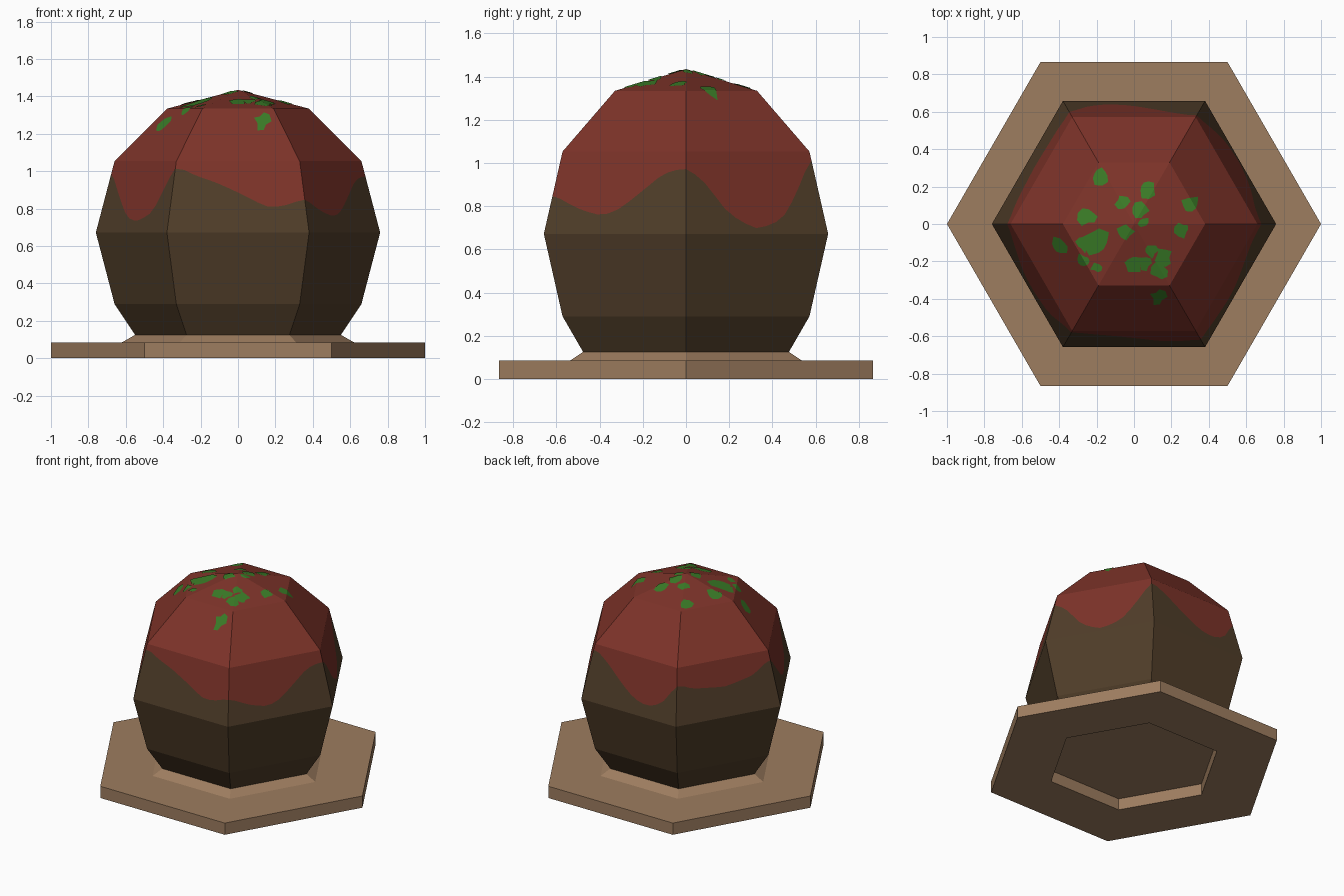
import bpy, bmesh, math, random
from mathutils import Vector

if "Cube" in bpy.data.objects:
    bpy.data.objects.remove(bpy.data.objects["Cube"])

random.seed(4)


def material(name, rgb):
    m = bpy.data.materials.new(name)
    m.diffuse_color = (*rgb, 1)
    m.use_nodes = True
    m.node_tree.nodes["Principled BSDF"].inputs["Base Color"].default_value = m.diffuse_color
    return m


TAN = material("tan_plate", (0.34, 0.205, 0.115))
BROWN = material("dark_brown", (0.080, 0.047, 0.022))
RED = material("red_sauce", (0.205, 0.033, 0.022))
GREEN = material("green_herb", (0.042, 0.20, 0.020))


def finish(bm, name, mats):
    me = bpy.data.meshes.new(name)
    bm.to_mesh(me)
    bm.free()
    for m in mats:
        me.materials.append(m)
    ob = bpy.data.objects.new(name, me)
    bpy.context.collection.objects.link(ob)
    return ob


def hex_point(s, r):
    """Point on a hexagon outline; s runs 0..6, whole numbers are corners."""
    k = math.floor(s)
    a, b = (Vector((math.cos(math.radians(60 * i)), math.sin(math.radians(60 * i)))) for i in (k, k + 1))
    return a.lerp(b, s - k) * r


def bridge(bm, low, high, mat=0):
    n = len(low)
    for i in range(n):
        j = (i + 1) % n
        bm.faces.new((low[i], low[j], high[j], high[i])).material_index = mat


# Plate: hexagonal slab with a recess below and a raised lip above
bm = bmesh.new()
rings = [[bm.verts.new((*hex_point(s, r), z)) for s in range(6)]
         for r, z in [(0.58, 0.083), (0.58, 0), (1, 0), (1, 0.085), (0.62, 0.085), (0.55, 0.125)]]
bm.faces.new(rings[0][::-1])
for lo, hi in zip(rings, rings[1:]):
    bridge(bm, lo, hi)
finish(bm, "plate", [TAN])

# Sauce edge: height of the drip line around the six sides
DRIP = [(0, .98), (.15, .91), (.3, .77), (.5, .69), (.7, .74), (.85, .88), (1, 1.03),
        (1.2, .95), (1.4, .84), (1.55, .77), (1.7, .75), (1.85, .80), (2, .95),
        (2.15, .90), (2.5, .87), (2.8, .91), (3, 1.0), (3.25, .84), (3.4, .75),
        (3.55, .73), (3.75, .78), (3.88, .92), (4, 1.03), (4.17, .975), (4.33, .94),
        (4.52, .88), (4.72, .805), (4.85, .815), (5, .855), (5.2, .79), (5.38, .755),
        (5.5, .78), (5.65, .86), (5.82, .95), (6, .98)]


def drip_linear(s):
    s %= 6
    for (a, za), (b, zb) in zip(DRIP, DRIP[1:]):
        if s <= b:
            return za + (zb - za) * (s - a) / (b - a)


def drip(s):
    return sum(drip_linear(s + d) for d in (-.04, 0, .04)) / 3


# Ball: six-sided dome, sauce-coloured above the drip line
PROFILE = [(0.55, 0.125), (0.66, 0.29), (0.76, 0.672), (0.66, 1.053), (0.38, 1.334), (0, 1.435)]
COLS = 14
steps = [i / COLS for i in range(6 * COLS)]
bm = bmesh.new()
rings = [[bm.verts.new((*hex_point(s, r), z)) for s in steps] for r, z in PROFILE[:-1]]
edge = []
for s in steps:
    z = drip(s)
    edge.append(bm.verts.new((*hex_point(s, 0.76 - 0.10 * (z - 0.672) / 0.381), z)))
rings.insert(3, edge)
bm.faces.new(rings[0][::-1])
for i in range(5):
    bridge(bm, rings[i], rings[i + 1], 1 if i >= 3 else 0)
apex = bm.verts.new((0, 0, PROFILE[-1][1]))
top = rings[-1]
for i in range(len(top)):
    bm.faces.new((top[i], top[(i + 1) % len(top)], apex)).material_index = 1
finish(bm, "ball_with_sauce", [BROWN, RED])


# Herb flecks: jagged patches split along the dome's creases and laid onto it
NORMALS = [Vector((math.cos(math.radians(30 + 60 * i)), math.sin(math.radians(30 + 60 * i)), 0)) for i in range(6)]


def dome_height(x, y):
    r = max(n.x * x + n.y * y for n in NORMALS) / math.cos(math.radians(30))
    if r < 0.38:
        return 1.435 - 0.101 * r / 0.38
    return 1.334 - 0.281 * (r - 0.38) / 0.28


FLECKS = [(-.18, .26, .05), (.07, .19, .05), (-.25, .04, .05), (-.06, .12, .04), (.03, .07, .045),
          (.30, .11, .05), (-.05, -.04, .045), (.05, .01, .03), (.26, -.03, .04), (-.2, -.10, .07),
          (-.40, -.12, .05), (-.27, -.20, .04), (-.20, -.23, .03), (-.01, -.22, .05), (.09, -.14, .04),
          (.16, -.18, .045), (.14, -.25, .045), (.06, -.21, .035), (.13, -.39, .04), (-.27, -.11, .04)]
bm = bmesh.new()
for x, y, size in FLECKS:
    mid = bm.verts.new((x, y, 0))
    rim = []
    for i in range(9):
        a = math.radians(40 * i)
        r = size * random.uniform(0.6, 1.25)
        rim.append(bm.verts.new((x + r * math.cos(a), y + r * math.sin(a), 0)))
    for i in range(9):
        bm.faces.new((mid, rim[i], rim[(i + 1) % 9]))
creases = [(Vector(), Vector((-math.sin(math.radians(60 * i)), math.cos(math.radians(60 * i)), 0))) for i in range(3)]
creases += [(n * 0.38 * math.cos(math.radians(30)), n) for n in NORMALS]
for co, no in creases:
    bmesh.ops.bisect_plane(bm, geom=bm.verts[:] + bm.edges[:] + bm.faces[:], plane_co=co, plane_no=no, dist=1e-5)
for v in bm.verts:
    v.co.z = dome_height(v.co.x, v.co.y) + 0.004
finish(bm, "herb_flecks", [GREEN])
